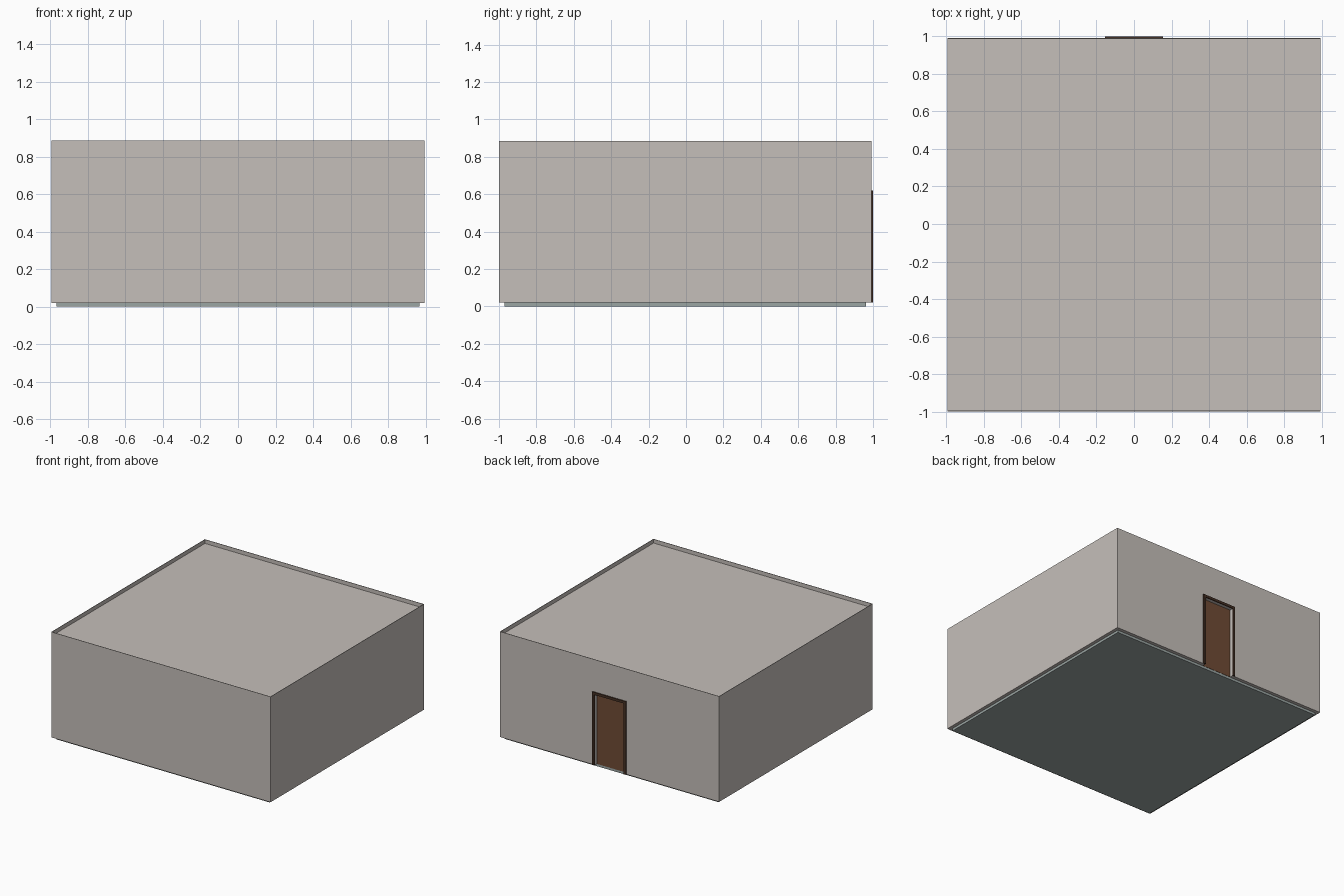
import bpy
import bmesh

if "Cube" in bpy.data.objects:
    bpy.data.objects.remove(bpy.data.objects["Cube"])


def material(name, rgb):
    m = bpy.data.materials.new(name)
    m.diffuse_color = (*rgb, 1)
    m.use_nodes = True
    m.node_tree.nodes["Principled BSDF"].inputs["Base Color"].default_value = m.diffuse_color
    return m


WALL = material("plaster", (0.56, 0.52, 0.49))
FLOOR = material("slate", (0.33, 0.38, 0.37))
WOOD = material("wood", (0.16, 0.07, 0.035))
TRIM = material("dark_wood", (0.06, 0.03, 0.018))


def make_object(name, bm, mat):
    bmesh.ops.recalc_face_normals(bm, faces=bm.faces)
    me = bpy.data.meshes.new(name)
    bm.to_mesh(me)
    bm.free()
    ob = bpy.data.objects.new(name, me)
    bpy.context.collection.objects.link(ob)
    if mat:
        me.materials.append(mat)
    return ob


def box(name, lo, hi, mat=None):
    bm = bmesh.new()
    bmesh.ops.create_cube(bm, size=1)
    for v in bm.verts:
        v.co = [l + (c + 0.5) * (h - l) for c, l, h in zip(v.co, lo, hi)]
    return make_object(name, bm, mat)


def cut(target, name, lo, hi):
    cutter = box(name, lo, hi)
    cutter.hide_render = True
    cutter.hide_viewport = True
    cutter.display_type = 'WIRE'
    mod = target.modifiers.new(name, 'BOOLEAN')
    mod.operation = 'DIFFERENCE'
    mod.solver = 'EXACT'
    mod.object = cutter


W = 0.995            # outer half width of the walls
IN = 0.967           # inner half width
CY = -0.004          # room centre in y; the door trim fills the rest
BACK = CY + W        # outer face of the back wall
Z0, ZTOP = 0.02, 0.885
ROOF = 0.853         # roof surface, just below the wall top

# Walls and roof: one shell, hollow inside, with a thin parapet and a doorway
walls = box("walls", (-W, CY - W, Z0), (W, BACK, ZTOP), WALL)
cut(walls, "interior_cutter", (-IN, CY - IN, -0.1), (IN, CY + IN, ROOF - 0.02))
P = W - 0.004
cut(walls, "parapet_cutter", (-P, CY - P, ROOF), (P, CY + P, 1.0))
OPEN, HEAD = 0.134, 0.60
cut(walls, "doorway_cutter", (-OPEN, BACK - 0.06, -0.1), (OPEN, BACK + 0.1, HEAD))

# Floor slab
box("floor", (-IN, CY - IN, 0), (IN, CY + IN, Z0), FLOOR)

# Door leaf, set back in the opening
box("door", (-OPEN, BACK - 0.04, Z0), (OPEN, BACK - 0.026, HEAD), WOOD)

# Door trim: an upside-down U profile standing proud of the wall
F, FT = 0.154, 0.62
profile = [(-F, Z0), (-F, FT), (F, FT), (F, Z0),
           (OPEN, Z0), (OPEN, HEAD), (-OPEN, HEAD), (-OPEN, Z0)]
bm = bmesh.new()
face = bm.faces.new([bm.verts.new((x, BACK, z)) for x, z in profile])
ext = bmesh.ops.extrude_face_region(bm, geom=[face], use_keep_orig=True)
new = [g for g in ext["geom"] if isinstance(g, bmesh.types.BMVert)]
bmesh.ops.translate(bm, verts=new, vec=(0, 1.0 - BACK, 0))
make_object("door_trim", bm, TRIM)
